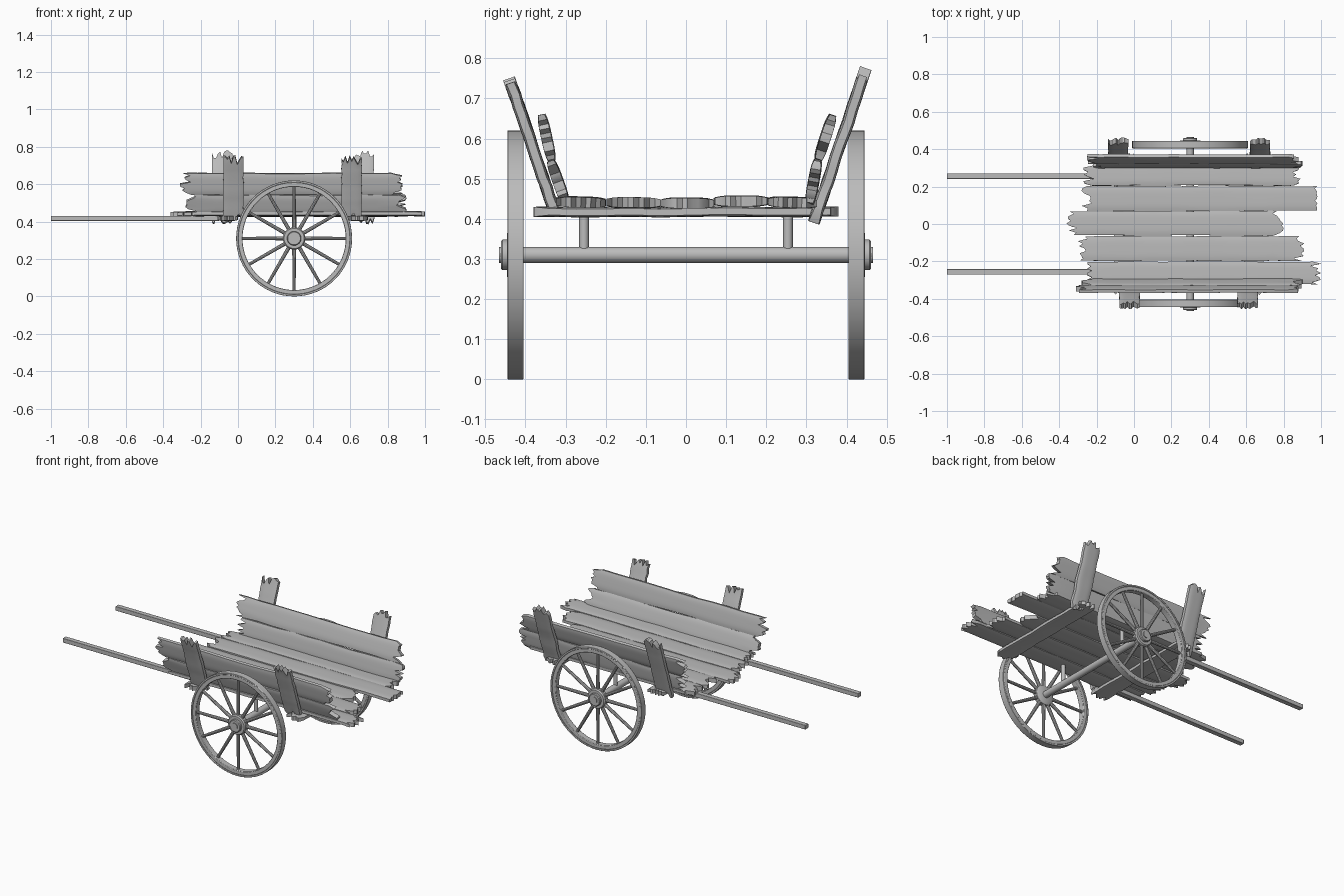
import bpy, bmesh, math, random
from mathutils import Matrix, Vector

random.seed(7)
if "Cube" in bpy.data.objects:
    bpy.data.objects.remove(bpy.data.objects["Cube"])

wood = bpy.data.materials.new("weathered_grey")
wood.use_nodes = True
GREY = (0.5, 0.5, 0.5, 1)
wood.diffuse_color = GREY
wood.node_tree.nodes["Principled BSDF"].inputs["Base Color"].default_value = GREY


def finish(name, bm, bevel=0.0):
    """Turn a bmesh into a smooth-shaded wooden object."""
    bmesh.ops.recalc_face_normals(bm, faces=bm.faces)
    mesh = bpy.data.meshes.new(name)
    bm.to_mesh(mesh)
    bm.free()
    mesh.materials.append(wood)
    ob = bpy.data.objects.new(name, mesh)
    bpy.context.collection.objects.link(ob)
    if bevel:
        mod = ob.modifiers.new("soft_edges", "BEVEL")
        mod.width, mod.segments, mod.limit_method = bevel, 2, "ANGLE"
        mod.angle_limit = math.radians(50)
    bpy.ops.object.select_all(action="DESELECT")
    ob.select_set(True)
    bpy.context.view_layer.objects.active = ob
    bpy.ops.object.shade_smooth_by_angle(angle=math.radians(35))
    return ob


def plank(name, start, end, across, width, thick=0.026, jag=0.06, tilt=0.0):
    """Worn plank from start to end, with splintered ends."""
    start, end = Vector(start), Vector(end)
    u = (end - start).normalized()
    v = Vector(across).normalized()
    n = u.cross(v)
    v = (v + n * tilt).normalized()
    n = u.cross(v)
    length, rows, cols = (end - start).length, 12, 10
    bm = bmesh.new()
    lo = [random.random() ** 1.5 * jag for _ in range(cols + 1)]
    hi = [random.random() ** 1.5 * jag for _ in range(cols + 1)]
    lo[random.randint(2, 8)] = hi[random.randint(2, 8)] = 0
    wave = [random.uniform(-1, 1) for _ in range(rows + 1)]
    layers = []
    for side in (-1, 1):
        grid = []
        for i in range(rows + 1):
            row = []
            for j in range(cols + 1):
                t = i / rows
                along = lo[j] + t * (length - lo[j] - hi[j])
                if 0 < i < rows:
                    along = jag + (i - 1) / (rows - 2) * (length - 2 * jag)
                w = (j / cols - 0.5) * (width + wave[i] * 0.005)
                h = side * thick / 2 * (1 - 0.35 * abs(2 * j / cols - 1) ** 4)
                h += wave[i - 3] * 0.0015
                row.append(bm.verts.new(start + u * along + v * w + n * h))
            grid.append(row)
        layers.append(grid)
    for g in layers:
        for i in range(rows):
            for j in range(cols):
                bm.faces.new((g[i][j], g[i + 1][j], g[i + 1][j + 1], g[i][j + 1]))
    # close the rim between the two faces
    def loop(g):
        return (g[0] + [r[-1] for r in g[1:]] + g[-1][-2::-1]
                + [r[0] for r in g[-2:0:-1]])
    a, b = loop(layers[0]), loop(layers[1])
    for k in range(len(a)):
        m = (k + 1) % len(a)
        bm.faces.new((a[k], a[m], b[m], b[k]))
    return finish(name, bm)


def lathe(bm, profile, steps, matrix, closed=False):
    """Revolve (radius, y) points around the y axis."""
    rings = []
    for k in range(steps):
        a = 2 * math.pi * k / steps
        rings.append([bm.verts.new(matrix @ Vector((r * math.cos(a), y, r * math.sin(a))))
                      for r, y in profile])
    count = len(profile)
    for k in range(steps):
        p, q = rings[k], rings[(k + 1) % steps]
        for i in range(count if closed else count - 1):
            j = (i + 1) % count
            bm.faces.new((p[i], p[j], q[j], q[i]))
    if not closed:
        bm.faces.new([r[0] for r in rings])
        bm.faces.new([r[-1] for r in rings])


def box(bm, size, matrix):
    bmesh.ops.create_cube(bm, size=1, matrix=matrix @ Matrix.Diagonal((*size, 1)))


AXLE_X, AXLE_Z = 0.30, 0.31

# Floor planks: y centre, width, x start, x end, height
floor = [(-0.262, 0.122, -0.25, 1.0, 0.442), (-0.131, 0.132, -0.30, 0.91, 0.44),
         (0.004, 0.13, -0.36, 0.80, 0.439), (0.137, 0.132, -0.28, 0.98, 0.444),
         (0.265, 0.118, -0.27, 0.89, 0.441)]
for i, (y, w, x0, x1, z) in enumerate(floor):
    plank(f"floor_plank_{i + 1}", (x0, y, z), (x1, y, z), (0, 1, 0), w,
          tilt=random.uniform(-0.07, 0.07))

# Sloping sides, posts, handles, supports and wheels, mirrored front to back
for s, label in ((-1, "front"), (1, "back")):
    lean = (0, s * 0.27, 1)
    x0, x1 = (-0.31, 0.90) if s < 0 else (-0.25, 0.90)
    plank(f"{label}_side_lower", (x0 + 0.03, s * 0.318, 0.492), (x1, s * 0.318, 0.492),
          lean, 0.108, tilt=0.08)
    plank(f"{label}_side_upper", (x0, s * 0.347, 0.602), (x1 - 0.02, s * 0.347, 0.602),
          lean, 0.115, tilt=-0.05)

    shift, foot, top = (0, 0.41, 0.75) if s < 0 else (-0.06, 0.39, 0.775)
    for x, end in ((-0.025 + shift, "handle_end"), (0.608 + shift * -1.1, "tail_end")):
        y_foot = s * (0.325 + (foot - 0.41) * 0.34)
        y_top = s * (0.325 + (top - 0.41) * 0.34)
        plank(f"{label}_post_{end}", (x, y_foot, foot), (x, y_top, top),
              (1, 0, 0), 0.108, 0.03, 0.045)

    bm = bmesh.new()
    box(bm, (0.90, 0.03, 0.026), Matrix.Translation((-0.55, s * 0.256, 0.417)))
    finish(f"{label}_handle", bm, 0.002)

    bm = bmesh.new()
    bmesh.ops.create_cone(bm, cap_ends=True, segments=16, radius1=0.012, radius2=0.012,
                          depth=0.11, matrix=Matrix.Translation((AXLE_X, s * 0.254, 0.378)))
    finish(f"{label}_axle_support", bm)

    # Wheel: rim, tyre, spokes and stepped hub
    place = Matrix.Translation((AXLE_X, s * 0.425, AXLE_Z))
    bm = bmesh.new()
    lathe(bm, [(0.276, -0.018), (0.30, -0.018), (0.30, 0.018), (0.276, 0.018)],
          64, place, True)
    finish(f"{label}_wheel_rim", bm, 0.003)
    bm = bmesh.new()
    lathe(bm, [(0.299, -0.02), (0.31, -0.02), (0.31, 0.02), (0.299, 0.02)],
          64, place, True)
    finish(f"{label}_wheel_tyre", bm, 0.002)
    bm = bmesh.new()
    for k in range(12):
        turn = Matrix.Rotation(k * math.pi / 6, 4, "Y")
        bmesh.ops.create_cone(bm, cap_ends=True, segments=10, radius1=0.011, radius2=0.0085,
                              depth=0.24, matrix=place @ turn @ Matrix.Translation((0, 0, 0.16)))
    finish(f"{label}_wheel_spokes", bm)
    bm = bmesh.new()
    hub = [(0.045, -0.02), (0.06, -0.012), (0.06, 0.014), (0.054, 0.021), (0.038, 0.021),
           (0.038, 0.032), (0.034, 0.036), (0.02, 0.036), (0.02, 0.041)]
    lathe(bm, [(r, s * y) for r, y in hub], 32, place)
    finish(f"{label}_wheel_hub", bm)

# Axle and the cross boards under the floor
bm = bmesh.new()
lathe(bm, [(0.02, -0.41), (0.02, 0.41)], 24, Matrix.Translation((AXLE_X, 0, AXLE_Z)))
finish("axle", bm)
for x, end in ((-0.055, "handle_end"), (0.64, "tail_end")):
    plank(f"cross_board_{end}", (x, -0.38, 0.417), (x, 0.38, 0.417), (1, 0, 0), 0.105, 0.025, 0.04)
